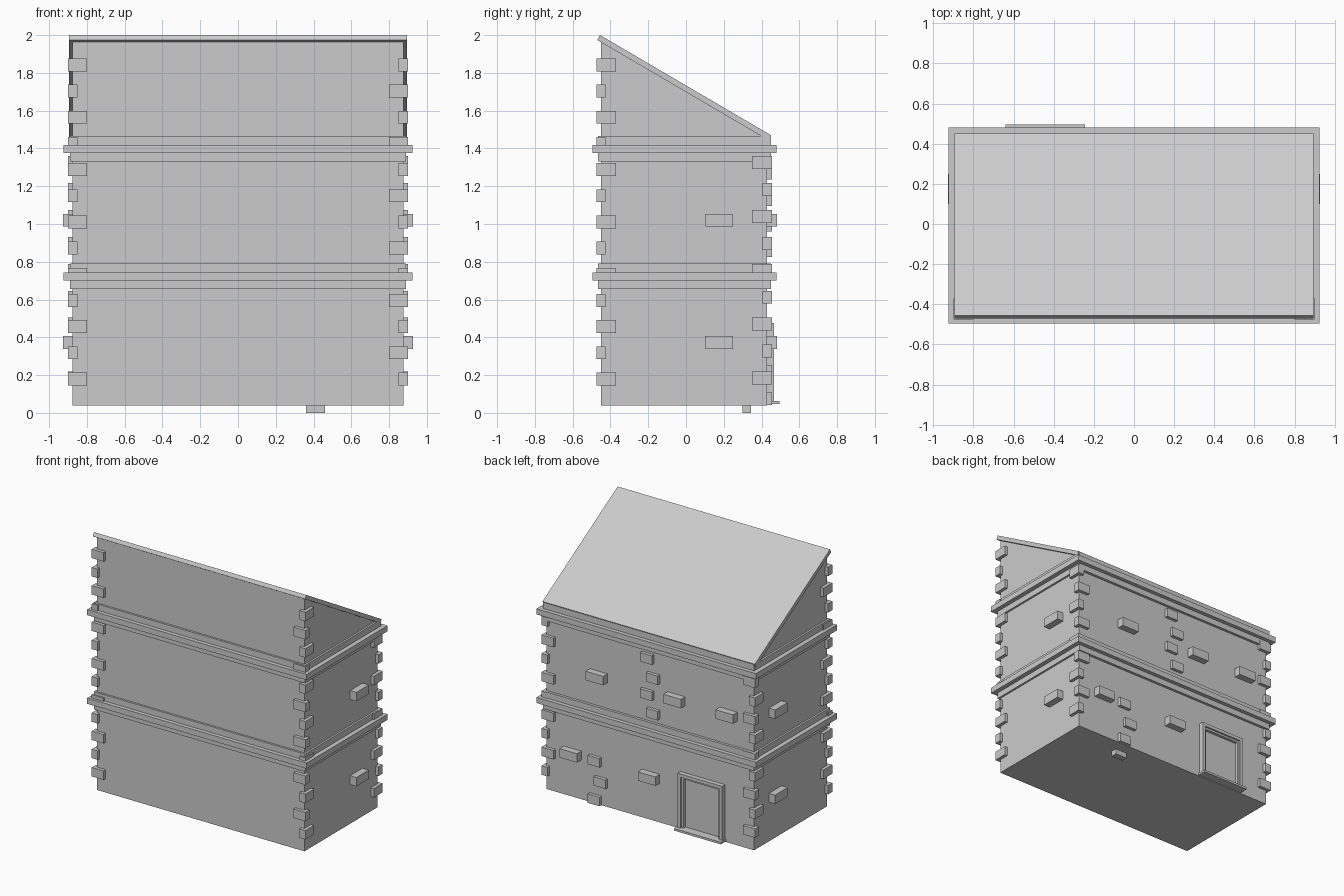
import bpy

if "Cube" in bpy.data.objects:
    bpy.data.objects.remove(bpy.data.objects["Cube"])

def mesh_obj(name, verts, faces):
    me = bpy.data.meshes.new(name)
    me.from_pydata(verts, [], faces)
    me.update()
    ob = bpy.data.objects.new(name, me)
    bpy.context.collection.objects.link(ob)
    return ob

def extrude_x(name, profile, half):
    """Extrude a counter-clockwise (y, z) profile along x, symmetric about x = 0."""
    n = len(profile)
    verts = [(-half, y, z) for y, z in profile] + [(half, y, z) for y, z in profile]
    faces = [tuple(range(n))[::-1], tuple(range(n, 2 * n))]
    faces += [(i, (i + 1) % n, (i + 1) % n + n, i + n) for i in range(n)]
    return mesh_obj(name, verts, faces)

def boxes(name, spans):
    """One object made of boxes given as (x0, x1, y0, y1, z0, z1)."""
    verts, faces = [], []
    for x0, x1, y0, y1, z0, z1 in spans:
        b = len(verts)
        verts += [(x, y, z) for z in (z0, z1)
                  for x, y in ((x0, y0), (x1, y0), (x1, y1), (x0, y1))]
        for f in ((3, 2, 1, 0), (4, 5, 6, 7), (0, 1, 5, 4),
                  (1, 2, 6, 5), (2, 3, 7, 6), (3, 0, 4, 7)):
            faces.append(tuple(b + i for i in f))
    return mesh_obj(name, verts, faces)

# Walls with sloping top, and the lean-to roof slab
extrude_x("walls", [(-.45, .04), (.43, .04), (.43, 1.449), (-.45, 1.965)], .875)
extrude_x("roof", [(-.47, 1.974), (.435, 1.444), (.45, 1.47), (-.455, 2.0)], .895)

# Stepped bands around each storey
for name, z in (("lower_band", .655), ("upper_band", 1.33)):
    boxes(name, [(-.89, .89, -.465, .45, z, z + .045),
                 (-.925, .925, -.495, .48, z + .045, z + .088),
                 (-.89, .89, -.465, .45, z + .088, z + .135)])

# Alternating corner stones
def quoins(name, sx, sy, z_start, step, count):
    outer_y = .455 if sy > 0 else .475
    spans = []
    for i in range(count):
        z = z_start + i * step
        wide_x = (i % 2 == 0) == (sx < 0)
        lx, ly = (.10, .05) if wide_x else (.05, .105)
        xs = sorted((sx * .90, sx * (.90 - lx)))
        ys = sorted((sy * outer_y, sy * (outer_y - ly)))
        spans.append((*xs, *ys, z - .034, z + .034))
    boxes(name, spans)

for side, sx in (("left", -1), ("right", 1)):
    quoins("front_%s_quoins" % side, sx, -1, .18, .1385, 13)
    quoins("back_%s_quoins" % side, sx, 1, .185, .1425, 9)

# Long protruding bricks on the back and side walls
boxes("back_long_bricks", [(x - .074, x + .074, .42, .482, z - .034, z + .034)
      for x, z in ((-.005, .372), (.655, .372), (.435, 1.02), (-.22, 1.02), (-.66, 1.02))])
boxes("side_long_bricks", [(min(s * .86, s * .927), max(s * .86, s * .927), .10, .25, z - .034, z + .034)
      for s in (-1, 1) for z in (.372, 1.02)])

# Staggered columns of small bricks, plus a stray block under the floor
boxes("back_small_bricks", [(x - .05, x + .05, .41, .455, z - .034, z + .034)
      for x, z in ((.46, .075), (.41, .22), (.46, .37),
                   (-.03, .86), (.02, .995), (-.03, 1.13), (.02, 1.27))])
boxes("floor_block", [(.36, .46, .298, .345, 0, .042)])

# Door frame: outer and inner trims, and sill
def frame(name, x0, x1, z0, z1, w, y):
    boxes(name, [(x0, x0 + w, .42, y, z0, z1), (x1 - w, x1, .42, y, z0, z1),
                 (x0 + w, x1 - w, .42, y, z1 - w, z1)])

frame("door_frame_outer", -.63, -.255, .06, .475, .025, .465)
frame("door_frame_inner", -.605, -.28, .06, .45, .015, .452)
boxes("door_sill", [(-.64, -.245, .42, .495, .047, .063)])
